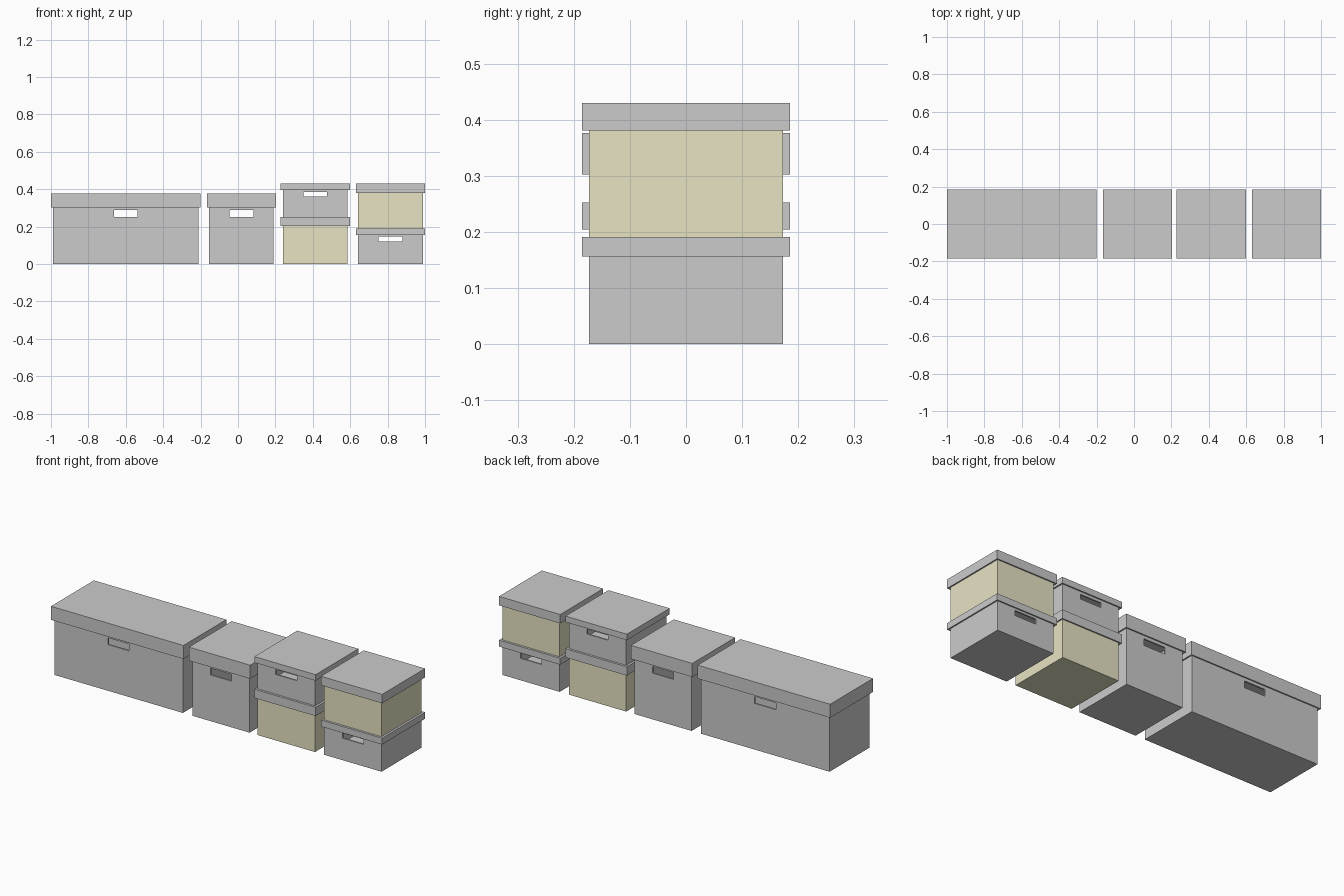
import bpy, bmesh
from mathutils import Vector

if "Cube" in bpy.data.objects:
    bpy.data.objects.remove(bpy.data.objects["Cube"])

BODY_Y, OVERHANG = 0.173, 0.012
WALL, LID_WALL = 0.012, 0.01

cream = bpy.data.materials.new("cream_card")
cream.diffuse_color = (0.80, 0.77, 0.55, 1)
cream.use_nodes = True
cream.node_tree.nodes["Principled BSDF"].inputs["Base Color"].default_value = cream.diffuse_color


def block(bm, lo, hi):
    lo, hi = Vector(lo), Vector(hi)
    bmesh.ops.create_cube(bm, size=1)
    bmesh.ops.scale(bm, vec=hi - lo, verts=bm.verts)
    bmesh.ops.translate(bm, vec=(lo + hi) / 2, verts=bm.verts)


def finish(bm, name):
    bmesh.ops.recalc_face_normals(bm, faces=bm.faces)
    mesh = bpy.data.meshes.new(name)
    bm.to_mesh(mesh)
    bm.free()
    obj = bpy.data.objects.new(name, mesh)
    bpy.context.collection.objects.link(obj)
    return obj


def tray(name, lo, hi, wall, open_top):
    """Hollow box, open on the top or on the underside."""
    bm = bmesh.new()
    block(bm, lo, hi)
    bm.normal_update()
    side = 1 if open_top else -1
    face = max(bm.faces, key=lambda f: f.normal.z * side)
    bmesh.ops.inset_region(bm, faces=[face], thickness=wall)
    depth = hi[2] - lo[2] - wall
    # push the inset face inward to form the cavity
    cavity = bmesh.ops.extrude_discrete_faces(bm, faces=[face])["faces"][0]
    bmesh.ops.translate(bm, vec=(0, 0, -side * depth), verts=cavity.verts)
    return finish(bm, name)


def storage_box(name, x0, x1, z0, lid_z, z1, hole=None, mat=None):
    """x0/x1 are the lid edges; hole is (bottom, top) of the hand slots."""
    o = OVERHANG
    body = tray(name + "_body", (x0 + o, -BODY_Y, z0),
                (x1 - o, BODY_Y, z1 - LID_WALL - 0.002), WALL, True)
    tray(name + "_lid", (x0, -BODY_Y - o, lid_z),
         (x1, BODY_Y + o, z1), LID_WALL, False)
    if mat:
        body.data.materials.append(mat)
    if hole:
        # one cutter makes the front and back hand slots
        mid = (x0 + x1) / 2
        bm = bmesh.new()
        block(bm, (mid - 0.064, -0.3, hole[0]), (mid + 0.064, 0.3, hole[1]))
        cutter = finish(bm, name + "_slot_cutter")
        cutter.hide_render = True
        cutter.display_type = 'WIRE'
        mod = body.modifiers.new("hand_slots", 'BOOLEAN')
        mod.operation = 'DIFFERENCE'
        mod.solver = 'EXACT'
        mod.object = cutter
        # bake the cut, then drop the helper
        dg = bpy.context.evaluated_depsgraph_get()
        cut = bpy.data.meshes.new_from_object(body.evaluated_get(dg))
        body.modifiers.clear()
        body.data = cut
        bpy.data.objects.remove(cutter)


# long chest and tall single box
storage_box("long_box", -1.0, -0.2, 0, 0.302, 0.376, (0.252, 0.289))
storage_box("tall_box", -0.167, 0.203, 0, 0.302, 0.376, (0.252, 0.289))
# first stack: cream below, grey above
storage_box("stack_a_lower", 0.228, 0.598, 0, 0.204, 0.252, None, cream)
storage_box("stack_a_upper", 0.228, 0.598, 0.252, 0.397, 0.43, (0.36, 0.386))
# second stack: grey below, cream above
storage_box("stack_b_lower", 0.63, 1.0, 0, 0.156, 0.191, (0.12, 0.148))
storage_box("stack_b_upper", 0.63, 1.0, 0.191, 0.381, 0.43, None, cream)
